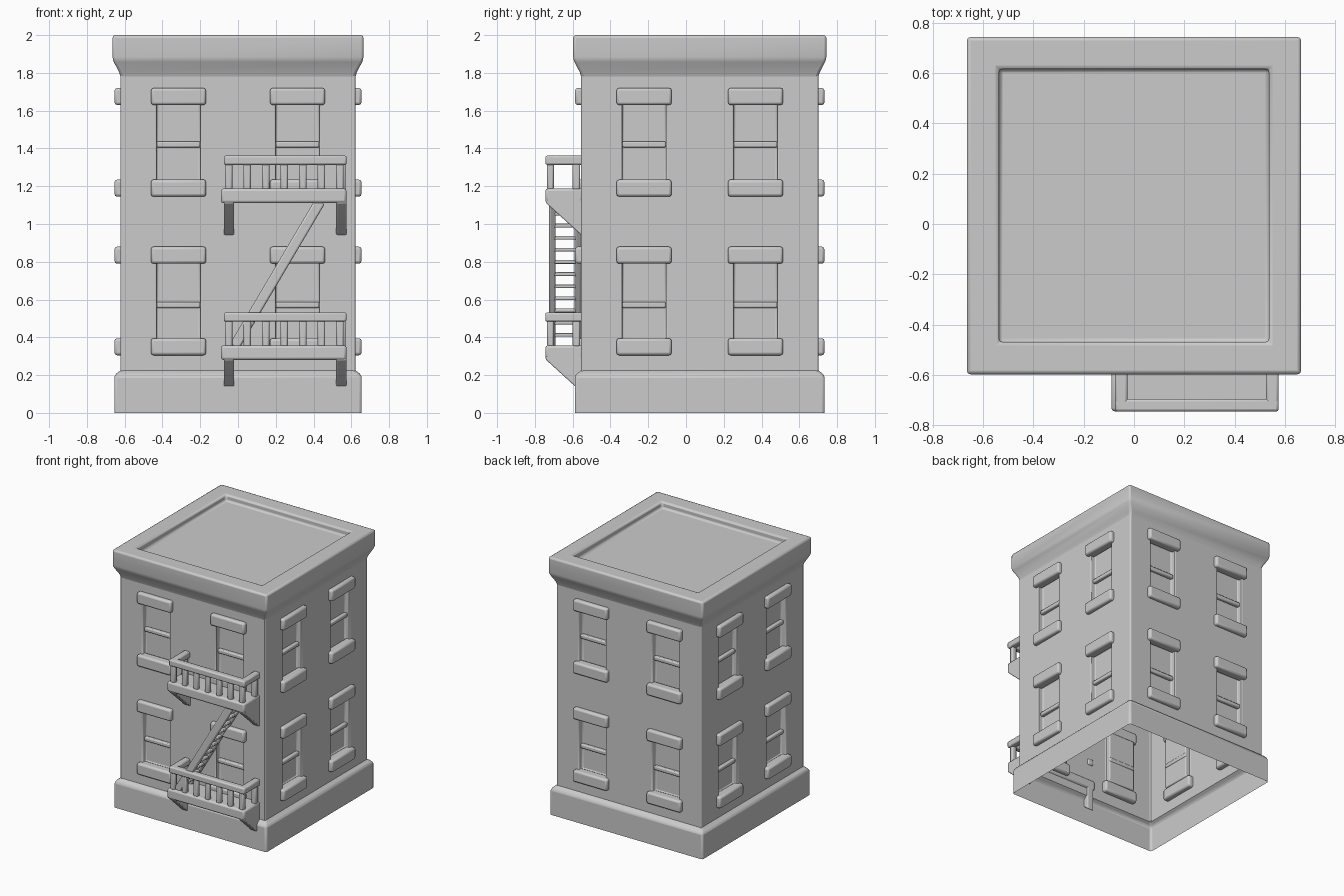
import bpy, bmesh, math
from mathutils import Vector, Matrix

if "Cube" in bpy.data.objects:
    bpy.data.objects.remove(bpy.data.objects["Cube"])

CY, HX, HY = 0.073, 0.622, 0.628      # body centre and half sizes


def finish(name, bm, bevel=0.012):
    me = bpy.data.meshes.new(name)
    bm.to_mesh(me)
    bm.free()
    ob = bpy.data.objects.new(name, me)
    bpy.context.collection.objects.link(ob)
    if bevel:
        m = ob.modifiers.new("Bevel", 'BEVEL')
        m.width, m.segments, m.limit_method = bevel, 2, 'ANGLE'
        m.angle_limit = math.radians(25)
    bpy.ops.object.select_all(action='DESELECT')
    ob.select_set(True)
    bpy.context.view_layer.objects.active = ob
    bpy.ops.object.shade_smooth_by_angle(angle=math.radians(40))
    return ob


def add_box(bm, lo, hi, mat=Matrix()):
    lo, hi = Vector(lo), Vector(hi)
    size = Matrix.Diagonal((*(hi - lo), 1))
    bmesh.ops.create_cube(bm, size=1, matrix=mat @ Matrix.Translation((lo + hi) / 2) @ size)


def square_loft(name, profile, cap=False):
    """Four-sided loft around the body; profile = (offset from wall, z)."""
    bm = bmesh.new()
    rings = [[bm.verts.new((sx * (HX + d), CY + sy * (HY + d), z))
              for sx, sy in ((-1, -1), (1, -1), (1, 1), (-1, 1))] for d, z in profile]
    for a, b in zip(rings, rings[1:]):
        for i in range(4):
            j = (i + 1) % 4
            bm.faces.new((a[i], a[j], b[j], b[i]))
    if cap:
        bm.faces.new(rings[-1])
    return finish(name, bm, 0.014)


# Plinth (open underneath) and cornice with the sunken roof
square_loft("plinth", [(0.033, 0), (0.033, 0.2), (0.0, 0.225)])
square_loft("cornice_and_roof", [(0.0, 1.78), (0.008, 1.805), (0.042, 1.87), (0.042, 2.0),
                                 (-0.086, 2.0), (-0.086, 1.95)], cap=True)

# Local frames of the four walls: x along the wall, -y outwards
sides = []
for k in range(4):
    half, depth = (HX, HY) if k % 2 == 0 else (HY, HX)
    mat = Matrix.Translation((0, CY, 0)) @ Matrix.Rotation(k * math.pi / 2, 4, 'Z') \
        @ Matrix.Translation((0, -depth, 0))
    sides.append((mat, half, 0.315 if k % 2 == 0 else 0.295))

# Walls with recessed windows
W, DEEP = 0.115, 0.045
zs = [0.22, 0.39, 0.80, 1.22, 1.67, 1.79]
bm = bmesh.new()
windows = []
for mat, half, c in sides:
    xs = [-half, -c - W, -c + W, c - W, c + W, half]
    grid = [[bm.verts.new(mat @ Vector((x, 0, z))) for x in xs] for z in zs]
    for r in range(5):
        for q in range(5):
            f = bm.faces.new((grid[r][q], grid[r][q + 1], grid[r + 1][q + 1], grid[r + 1][q]))
            if r in (1, 3) and q in (1, 3):
                windows.append(f)
bmesh.ops.remove_doubles(bm, verts=bm.verts, dist=1e-4)
for f in bmesh.ops.extrude_discrete_faces(bm, faces=windows)['faces']:
    f.normal_update()
    bmesh.ops.translate(bm, verts=f.verts, vec=-f.normal * DEEP)
finish("walls", bm, 0.008)

# Lintels, sills and sash bars
trim, bars = bmesh.new(), bmesh.new()
for mat, half, c in sides:
    for x in (-c, c):
        for z in (0.0, 0.85):
            add_box(trim, (x - 0.146, -0.032, 0.79 + z), (x + 0.146, 0.04, 0.88 + z), mat)
            add_box(trim, (x - 0.146, -0.032, 0.305 + z), (x + 0.146, 0.04, 0.395 + z), mat)
            add_box(bars, (x - W, 0.018, 0.555 + z), (x + W, DEEP + 0.005, 0.587 + z), mat)
for v in trim.verts:
    v.co.z -= 0.01 if v.co.z > 1.6 or 1.1 < v.co.z < 1.3 else 0
finish("lintels_and_sills", trim, 0.014)
finish("sash_bars", bars, 0.008)

# Fire escape: two balconies with railings and brackets
X0, X1, Y0, YW = -0.09, 0.575, -0.745, -0.545
for label, z in (("lower", 0.28), ("upper", 1.11)):
    bm = bmesh.new()
    add_box(bm, (X0, Y0, z), (X1, YW, z + 0.078))
    finish(label + "_balcony_floor", bm, 0.014)

    bm = bmesh.new()
    r0, r1 = z + 0.203, z + 0.252
    add_box(bm, (X0 + 0.015, Y0, r0), (X1, Y0 + 0.05, r1))
    for x in (X0 + 0.015, X1 - 0.05):
        add_box(bm, (x, Y0, r0), (x + 0.05, YW, r1))
        add_box(bm, (x + 0.005, -0.6, z + 0.07), (x + 0.045, -0.56, r0 + 0.01))
    for i in range(7):
        x = X0 + 0.04 + i * 0.0983
        add_box(bm, (x - 0.02, Y0 + 0.01, z + 0.07), (x + 0.02, Y0 + 0.045, r0 + 0.01))
    finish(label + "_railing", bm, 0.01)

    bm = bmesh.new()
    for x in (X0 + 0.015, X1 - 0.055):
        f = bm.faces.new([bm.verts.new((x, y, h)) for y, h in
                          ((Y0 + 0.005, z + 0.02), (YW, z + 0.02), (YW, z - 0.175),
                           (YW - 0.025, z - 0.155), (Y0 + 0.005, z - 0.0))])
        ext = bmesh.ops.extrude_face_region(bm, geom=[f])['geom']
        bmesh.ops.translate(bm, vec=(0.055, 0, 0),
                            verts=[v for v in ext if isinstance(v, bmesh.types.BMVert)])
    bmesh.ops.recalc_face_normals(bm, faces=bm.faces)
    finish(label + "_brackets", bm, 0.006)

# Stair between the balconies: two stringers and treads
a, b = Vector((-0.02, 0, 0.35)), Vector((0.435, 0, 1.12))
d = b - a
slope = Matrix.Translation(a) @ Matrix.Rotation(-math.atan2(d.z, d.x), 4, 'Y')
bm = bmesh.new()
for y in (-0.725, -0.59):
    add_box(bm, (0, y, -0.028), (d.length, y + 0.035, 0.028), slope)
finish("stair_stringers", bm, 0.01)
bm = bmesh.new()
for i in range(1, 12):
    p = a + d * i / 12
    add_box(bm, (p.x - 0.028, -0.7, p.z - 0.01), (p.x + 0.028, -0.575, p.z + 0.01))
finish("stair_treads", bm, 0.005)
